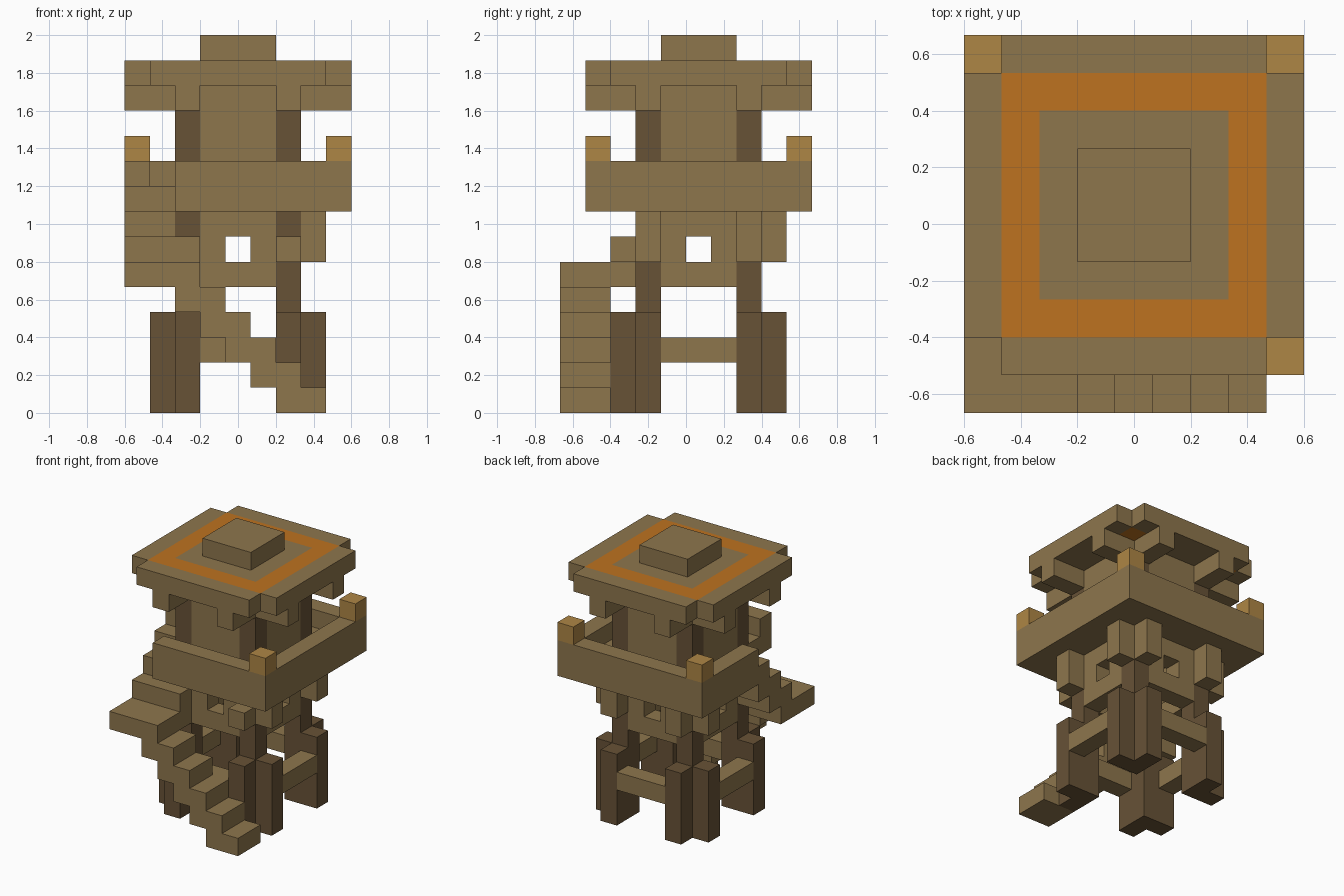
import bpy, bmesh
from mathutils import Vector

if "Cube" in bpy.data.objects:
    bpy.data.objects.remove(bpy.data.objects["Cube"], do_unlink=True)

U = 2 / 15          # one block
SHIFT = 0.5         # tower centre sits half a block behind the origin


def material(name, rgb):
    m = bpy.data.materials.new(name)
    m.use_nodes = True
    m.diffuse_color = (*rgb, 1)
    m.node_tree.nodes["Principled BSDF"].inputs["Base Color"].default_value = (*rgb, 1)
    return m


WOOD = material("brown wood", (0.27, 0.18, 0.073))
DARK = material("dark timber", (0.137, 0.085, 0.037))
GOLD = material("golden wood", (0.42, 0.236, 0.059))
ORANGE = material("orange paint", (0.51, 0.168, 0.014))


def part(name, boxes, mat, top_mat=None):
    """One object from boxes (x0, x1, y0, y1, z0, z1) in blocks about the tower axis."""
    bm = bmesh.new()
    for x0, x1, y0, y1, z0, z1 in boxes:
        verts = bmesh.ops.create_cube(bm, size=1)["verts"]
        for v in verts:
            v.co = Vector(((x0 + x1) / 2 + v.co.x * (x1 - x0),
                           (y0 + y1) / 2 + v.co.y * (y1 - y0) + SHIFT,
                           (z0 + z1) / 2 + v.co.z * (z1 - z0))) * U
    bm.normal_update()
    if top_mat:
        for f in bm.faces:
            f.material_index = 1 if f.normal.z > 0.5 else 0
    mesh = bpy.data.meshes.new(name)
    bm.to_mesh(mesh)
    bm.free()
    mesh.materials.append(mat)
    if top_mat:
        mesh.materials.append(top_mat)
    ob = bpy.data.objects.new(name, mesh)
    bpy.context.collection.objects.link(ob)
    return ob


def spin(*boxes):
    """Repeat boxes by quarter turns around the tower axis."""
    out = []
    for x0, x1, y0, y1, z0, z1 in boxes:
        for _ in range(4):
            out.append((x0, x1, y0, y1, z0, z1))
            x0, x1, y0, y1 = -y1, -y0, x0, x1
    return out


def pair(x0, x1, *rest):
    """A box and its left-right mirror."""
    return [(x0, x1, *rest), (-x1, -x0, *rest)]


# Legs: tall corner posts, each with two short buttresses
part("corner_posts", spin((1.5, 2.5, -2.5, -1.5, 0, 13)), DARK)
part("buttresses", spin(*pair(1.5, 2.5, -3.5, -2.5, 0, 4)), DARK)
part("leg_braces", spin((-1.5, 1.5, -3.5, -2.5, 2, 3)), WOOD)

# Lower cabin walls with a square window on each side
part("lower_walls", spin((-1.5, 1.5, -2.5, -1.5, 5, 6),
                         (-1.5, 1.5, -2.5, -1.5, 7, 8),
                         *pair(0.5, 1.5, -2.5, -1.5, 6, 7)), WOOD)

# Brackets below the platform, the front ones shorter
brackets = spin(*pair(1.5, 2.5, -3.5, -2.5, 6, 8))
part("platform_brackets",
     [b[:5] + (7 if b[3] < -2 and b[2] < -3 else 8,) for b in brackets], WOOD)

# Platform floor and rail, open at the front right corner for the stairs
part("platform_floor", [(-2.5, 4.5, -4.5, 4.5, 8, 9),
                        (-4.5, -2.5, -1.5, 4.5, 8, 9)], WOOD)
part("platform_rail", [(-2.5, 4.5, -4.5, -3.5, 9, 10),
                       (3.5, 4.5, -3.5, 4.5, 9, 10),
                       (-4.5, 3.5, 3.5, 4.5, 9, 10),
                       (-4.5, -3.5, -0.5, 3.5, 9, 10)], WOOD)
part("rail_posts", [(3.5, 4.5, -4.5, -3.5, 10, 11),
                    *pair(3.5, 4.5, 3.5, 4.5, 10, 11)], GOLD)

# Stairs: a front flight, a landing, then a turned flight
part("front_stairs", [(1.5 - k, 3.5 - k, -5.5, -3.5, k, k + 1) for k in range(5)], WOOD)
part("stair_landing", [(-4.5, -1.5, -5.5, -2.5, 5, 6)], WOOD)
part("side_stairs", [(-4.5, -1.5, -3.5, -2.5, 6, 7),
                     (-4.5, -2.5, -2.5, -1.5, 6, 7),
                     (-4.5, -2.5, -2.5, -0.5, 7, 8)], WOOD)

# Upper cabin
part("upper_walls", spin((-1.5, 1.5, -2.5, -1.5, 9, 13)), WOOD)

# Roof: eaves, hanging beams, painted ring and cap
part("roof_beams", spin(*pair(1.5, 2.5, -4.5, -2.5, 12, 13)), WOOD)
part("roof_eaves", spin((-3.5, 3.5, -4.5, -3.5, 13, 14)), WOOD)
part("roof_ring_sides", spin((-2.5, 2.5, -3.5, -2.5, 13, 14)), WOOD, ORANGE)
part("roof_ring_corners", spin((2.5, 3.5, -3.5, -2.5, 13, 14)), ORANGE)
part("roof_centre", [(-2.5, 2.5, -2.5, 2.5, 13, 14)], WOOD)
part("roof_cap", [(-1.5, 1.5, -1.5, 1.5, 14, 15)], WOOD)
